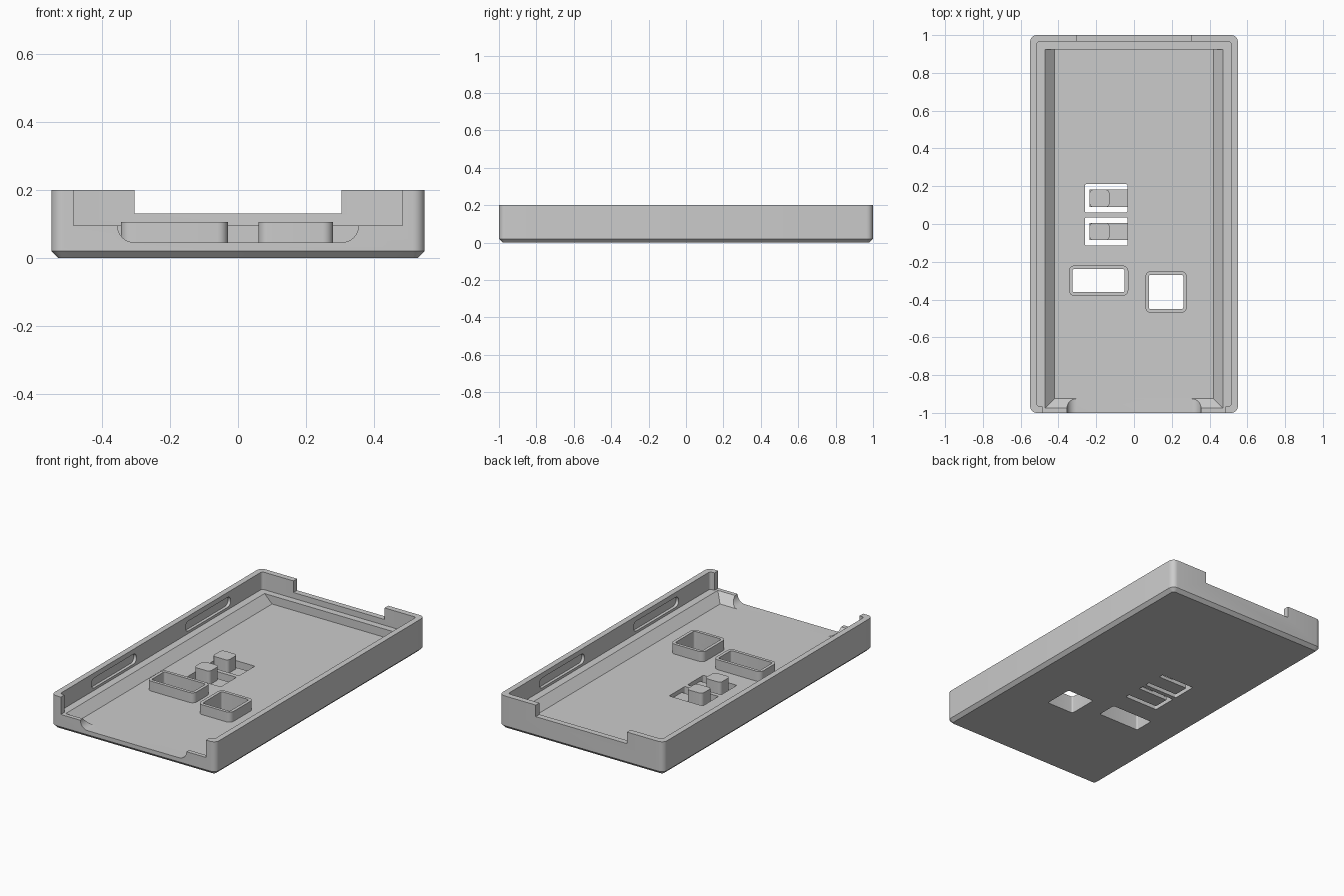
import bpy, bmesh, math
from mathutils import Matrix

if "Cube" in bpy.data.objects:
    bpy.data.objects.remove(bpy.data.objects["Cube"])

grey = bpy.data.materials.new("plain grey")
grey.use_nodes = True
grey.diffuse_color = (0.6, 0.6, 0.6, 1)
grey.node_tree.nodes["Principled BSDF"].inputs["Base Color"].default_value = (0.6, 0.6, 0.6, 1)

# Local (u, v, w) axes of a loft: upright, lying along y, lying along x
UP = Matrix.Identity(4)
ALONG_Y = Matrix(((1, 0, 0, 0), (0, 0, 1, 0), (0, 1, 0, 0), (0, 0, 0, 1)))
ALONG_X = Matrix(((0, 0, 1, 0), (1, 0, 0, 0), (0, 1, 0, 0), (0, 0, 0, 1)))


def rect(u0, u1, v0, v1, r=0.0, steps=6):
    """Outline of a rectangle with optional round corners."""
    if r == 0:
        return [(u0, v0), (u1, v0), (u1, v1), (u0, v1)]
    centres = [(u1 - r, v1 - r), (u0 + r, v1 - r), (u0 + r, v0 + r), (u1 - r, v0 + r)]
    return [(cu + r * math.cos((q + i / steps) * math.pi / 2),
             cv + r * math.sin((q + i / steps) * math.pi / 2))
            for q, (cu, cv) in enumerate(centres) for i in range(steps + 1)]


def loft(name, layers, frame=UP):
    """Closed solid through outlines given as (outline, w)."""
    bm = bmesh.new()
    rings = [[bm.verts.new((u, v, w)) for u, v in ring] for ring, w in layers]
    n = len(rings[0])
    for a, b in zip(rings, rings[1:]):
        for i in range(n):
            j = (i + 1) % n
            bm.faces.new((a[i], a[j], b[j], b[i]))
    bm.faces.new(rings[0])
    bm.faces.new(rings[-1])
    bm.transform(frame)
    bmesh.ops.recalc_face_normals(bm, faces=bm.faces)
    mesh = bpy.data.meshes.new(name)
    bm.to_mesh(mesh)
    bm.free()
    mesh.materials.append(grey)
    obj = bpy.data.objects.new(name, mesh)
    bpy.context.collection.objects.link(obj)
    return obj


def prism(name, outline, w0, w1, frame=UP):
    return loft(name, [(outline, w0), (outline, w1)], frame)


def cut(target, cutter):
    """Subtract the cutter and discard it."""
    mod = target.modifiers.new("cut", "BOOLEAN")
    mod.operation, mod.solver, mod.object = "DIFFERENCE", "EXACT", cutter
    bpy.context.view_layer.objects.active = target
    bpy.ops.object.modifier_apply(modifier=mod.name)
    bpy.data.objects.remove(cutter)


FLOOR, LEDGE, TOP = 0.045, 0.095, 0.2

# Outer tray with round corners and a chamfered base
tray = loft("tray", [(rect(-0.53, 0.53, -0.98, 0.98, 0.015), 0),
                     (rect(-0.55, 0.55, -1, 1, 0.035), 0.02),
                     (rect(-0.55, 0.55, -1, 1, 0.035), TOP)])

# Upper pocket, leaving a thin lip and a ledge
cut(tray, prism("pocket", rect(-0.515, 0.515, -0.965, 0.965, 0.015), LEDGE, 0.3))

# Lower well: sloped sides and front, upright back
cut(tray, loft("well", [(rect(-0.42, 0.42, -0.925, 0.925), FLOOR),
                        (rect(-0.475, 0.475, -0.98, 0.925), LEDGE + 0.005)]))

# Open front, rounded front channel and back notch
cut(tray, prism("front_opening", rect(-0.485, 0.485, -1.1, -0.9), LEDGE, 0.3))
cut(tray, prism("front_channel", rect(-0.355, 0.355, FLOOR, 0.195, 0.05, 8), -1.1, -0.92, ALONG_Y))
cut(tray, prism("back_notch", rect(-0.305, 0.305, 0.94, 1.1), 0.13, 0.3))

# Blind oval grooves inside both long walls
for side in (-1, 1):
    for y in (-0.45, 0.45):
        cut(tray, prism("groove", rect(y - 0.215, y + 0.215, 0.11, 0.17, 0.028),
                        side * 0.5, side * 0.533, ALONG_X))

# Windows with raised collars
for name, x0, x1, y0, y1 in (("wide_collar", -0.345, -0.03, -0.38, -0.22),
                             ("square_collar", 0.06, 0.28, -0.47, -0.25)):
    t = 0.019
    hole = rect(x0 + t, x1 - t, y0 + t, y1 - t, 0.01)
    collar = prism(name, rect(x0, x1, y0, y1, 0.03), FLOOR - 0.005, 0.105)
    for body in (collar, tray):
        cut(body, prism("window", hole, -0.1, 0.3))

# Spring buttons: a slot, a thin tongue and a round-cornered block
for name, y in (("rear_button", 0.136), ("front_button", -0.04)):
    cut(tray, prism("slot", rect(-0.26, -0.035, y - 0.075, y + 0.075, 0.008), -0.1, 0.3))
    prism(name + "_tongue", rect(-0.235, -0.034, y - 0.046, y + 0.046), 0, 0.02)
    prism(name, rect(-0.235, -0.13, y - 0.046, y + 0.046, 0.02), 0.001, 0.1)

# Smooth the round corners, keep edges sharp
for obj in bpy.context.scene.objects:
    obj.select_set(obj.type == "MESH")
bpy.context.view_layer.objects.active = tray
bpy.ops.object.shade_smooth_by_angle(angle=math.radians(30))
